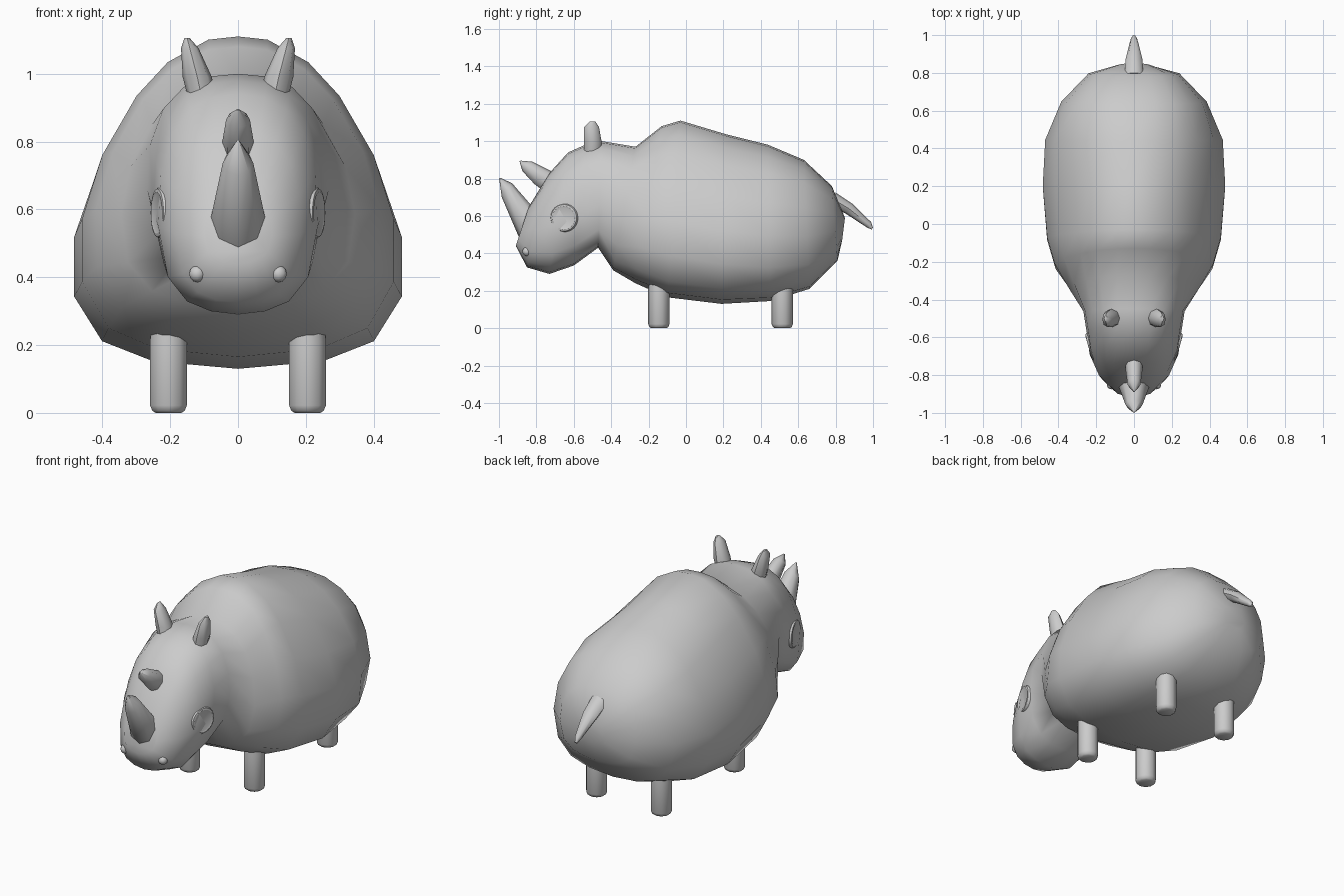
import bpy, math
from mathutils import Vector

if "Cube" in bpy.data.objects:
    bpy.data.objects.remove(bpy.data.objects["Cube"])

hide = bpy.data.materials.new("grey_hide")
hide.diffuse_color = (0.6, 0.6, 0.6, 1)
hide.use_nodes = True
hide.node_tree.nodes["Principled BSDF"].inputs["Base Color"].default_value = hide.diffuse_color


def finish(obj, angle=50):
    obj.data.materials.clear()
    obj.data.materials.append(hide)
    bpy.ops.object.select_all(action='DESELECT')
    obj.select_set(True)
    bpy.context.view_layer.objects.active = obj
    bpy.ops.object.shade_smooth_by_angle(angle=math.radians(angle))


def loft(name, rings, angle=50):
    """Skin a list of equal-length point rings and cap both ends."""
    n = len(rings[0])
    verts = [tuple(p) for r in rings for p in r]
    faces = [tuple(reversed(range(n))),
             tuple(range((len(rings) - 1) * n, len(rings) * n))]
    for i in range(len(rings) - 1):
        for j in range(n):
            k = (j + 1) % n
            faces.append((i * n + j, i * n + k, (i + 1) * n + k, (i + 1) * n + j))
    me = bpy.data.meshes.new(name)
    me.from_pydata(verts, [], faces)
    obj = bpy.data.objects.new(name, me)
    bpy.context.collection.objects.link(obj)
    bpy.context.view_layer.objects.active = obj
    obj.select_set(True)
    bpy.ops.object.mode_set(mode='EDIT')
    bpy.ops.mesh.select_all(action='SELECT')
    bpy.ops.mesh.normals_make_consistent(inside=False)
    bpy.ops.object.mode_set(mode='OBJECT')
    finish(obj, angle)
    return obj


def ring(a, b, half_width, x=0.0, n=8):
    """Oval whose long axis joins two (y, z) points."""
    out = []
    for i in range(n):
        t = 2 * math.pi * i / n
        f = 0.5 - 0.5 * math.cos(t)
        out.append((x + half_width * math.sin(t),
                    a[0] + (b[0] - a[0]) * f, a[1] + (b[1] - a[1]) * f))
    return out


# Body and head: half sections as (width, height) fractions, blended per ring
belly = [(0, 0), (.52, .025), (.83, .09), (1, .235), (1, .43),
         (.87, .63), (.65, .815), (.45, .92), (.19, .99), (0, 1)]
oval = [(0, 0), (.34, .015), (.64, .06), (.88, .17), (1, .40),
        (.97, .63), (.82, .82), (.60, .93), (.33, .985), (0, 1)]
# (top y, top z, bottom y, bottom z, half width, oval share)
stations = [
    (.85, .59, .835, .47, .08, 1), (.78, .76, .81, .36, .24, 1),
    (.63, .90, .66, .21, .385, .7), (.44, .98, .45, .145, .47, .3),
    (.22, 1.035, .19, .13, .483, 0), (-.03, 1.11, -.10, .165, .46, 0),
    (-.13, 1.08, -.27, .24, .42, .1), (-.27, .97, -.39, .31, .345, .5),
    (-.45, 1.0, -.47, .43, .268, 1), (-.54, .98, -.60, .335, .25, 1),
    (-.63, .94, -.73, .29, .235, 1), (-.73, .83, -.85, .325, .185, 1),
    (-.84, .65, -.91, .44, .10, 1)]
rings = []
for ty, tz, by, bz, w, s in stations:
    half = []
    for (bx, bh), (ox, oh) in zip(belly, oval):
        x, h = bx + (ox - bx) * s, bh + (oh - bh) * s
        half.append((x * w, by + (ty - by) * h, bz + (tz - bz) * h))
    rings.append(half + [(-p[0], p[1], p[2]) for p in half[-2:0:-1]])
loft("body", rings, 80)

# Horns and tail
loft("front_horn", [ring((-.86, .46), (-.77, .66), .07),
                    ring((-.895, .49), (-.83, .66), .08),
                    ring((-.985, .70), (-.93, .775), .045),
                    ring((-.999, .80), (-.995, .805), .004)])
loft("rear_horn", [ring((-.77, .74), (-.68, .82), .045),
                   ring((-.81, .77), (-.73, .845), .045),
                   ring((-.875, .84), (-.82, .89), .035),
                   ring((-.89, .892), (-.885, .896), .004)])
loft("tail", [ring((.78, .65), (.80, .725), .05),
              ring((.85, .615), (.89, .665), .045),
              ring((.965, .54), (.99, .567), .018),
              ring((.992, .527), (1.0, .537), .008)])

for side, tag in ((1, "left"), (-1, "right")):
    # Ears
    loft("ear_" + tag, [ring((-.545, z), (-.545 + d, z), w, side * x)
                        if d > .06 else
                        ring((-.50 - d / 2, z), (-.50 + d / 2, z), w, side * x)
                        for x, z, d, w in ((.105, .92, .09, .04), (.12, .99, .095, .043),
                                           (.142, 1.075, .08, .026), (.15, 1.105, .03, .008))])
    # Legs
    for y, place in ((-.145, "front"), (.515, "back")):
        loft(place + "_leg_" + tag,
             [ring((y - r, z), (y + r, z), r, side * .205, 10)
              for z, r in ((0, .04), (.006, .05), (.022, .057), (.21, .057), (.32, .05))])
    # Eyes: bevelled discs turned slightly forward
    nrm = Vector((side * math.cos(.27), -math.sin(.27), 0))
    tan = Vector((side * math.sin(.27), math.cos(.27), 0))
    mid = Vector((side * .226, -.65, .59))
    loft("eye_" + tag,
         [[mid + nrm * d + tan * (r * math.cos(a)) + Vector((0, 0, r * math.sin(a)))
           for a in (2 * math.pi * i / 24 for i in range(24))]
          for d, r in ((-.03, .076), (.004, .076), (.013, .071), (.015, .062), (.012, .055))], 35)
    # Nostrils
    bpy.ops.mesh.primitive_uv_sphere_add(segments=10, ring_count=6, radius=.025,
                                         location=(side * .12, -.85, .41))
    nostril = bpy.context.object
    nostril.name = "nostril_" + tag
    finish(nostril, 60)
